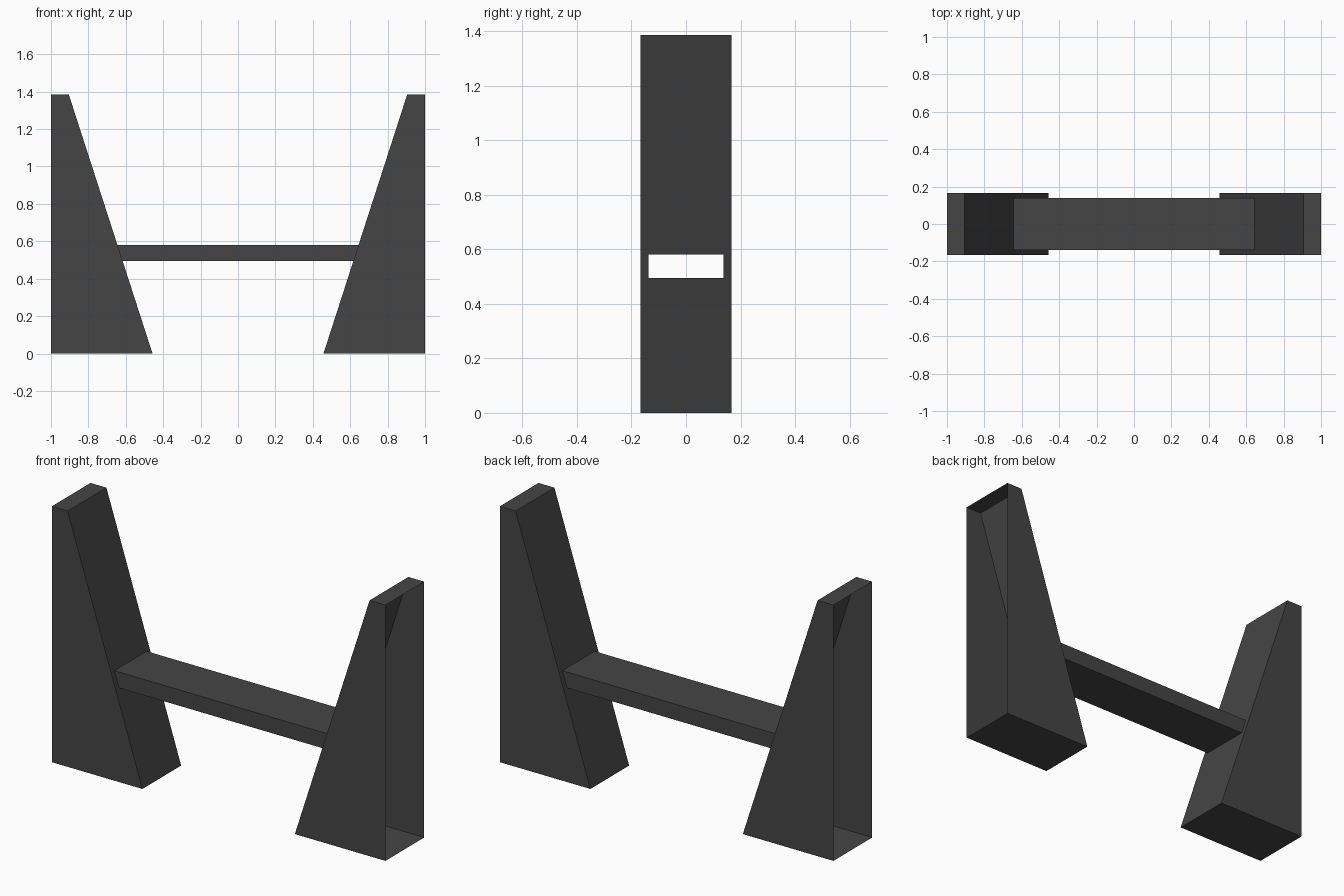
import bpy, bmesh

if "Cube" in bpy.data.objects:
    bpy.data.objects.remove(bpy.data.objects["Cube"])

H, FOOT, TOP, OUT = 1.386, 0.457, 0.905, 1.0   # height and x positions of the upright
W, BAR_W = 0.166, 0.138                        # half depths
BAR_LO, BAR_HI = 0.494, 0.58                   # bar heights

mat = bpy.data.materials.new("dark_grey")
mat.diffuse_color = (0.06, 0.06, 0.06, 1)
mat.use_nodes = True
mat.node_tree.nodes["Principled BSDF"].inputs["Base Color"].default_value = mat.diffuse_color


def slope_x(z):
    return FOOT + (TOP - FOOT) * z / H


def ring(bm, w, z0, z1):
    """Four corners of a rectangle lying in the sloped inner plane."""
    pts = [(-w, z0), (w, z0), (w, z1), (-w, z1)]
    return [bm.verts.new((slope_x(z), y, z)) for y, z in pts]


def bridge(bm, a, b):
    for i in range(4):
        j = (i + 1) % 4
        bm.faces.new((a[i], a[j], b[j], b[i]))


def finish(bm, name):
    me = bpy.data.meshes.new(name)
    bm.to_mesh(me)
    bm.free()
    me.materials.append(mat)
    ob = bpy.data.objects.new(name, me)
    bpy.context.collection.objects.link(ob)
    return ob


# Side uprights: hollow wedge, open on the outer side, slot where the bar enters
bm = bmesh.new()
outer = [bm.verts.new((OUT, y, z)) for y, z in [(-W, 0), (W, 0), (W, H), (-W, H)]]
slope = ring(bm, W, 0, H)
slot = ring(bm, BAR_W, BAR_LO, BAR_HI)
bridge(bm, outer, slope)
bridge(bm, slope, slot)
for f in bm.faces:
    f.normal_flip()
uprights = finish(bm, "side_uprights")
bm = bmesh.new()
bm.from_mesh(uprights.data)
bm.normal_update()
# make the walls face outwards
centre_x = 0.8
if next(f for f in bm.faces if abs(f.normal.z) > 0.9 and f.calc_center_median().z < 0.1).normal.z > 0:
    bmesh.ops.reverse_faces(bm, faces=bm.faces[:])
bm.to_mesh(uprights.data)
bm.free()
uprights.modifiers.new("Mirror", 'MIRROR').use_axis[0] = True

# Cross bar: open-ended tube cut to the slope of the uprights
bm = bmesh.new()
right = ring(bm, BAR_W, BAR_LO, BAR_HI)
left = [bm.verts.new((-v.co.x, v.co.y, v.co.z)) for v in right]
bridge(bm, left, right)
bm.normal_update()
if next(f for f in bm.faces if f.calc_center_median().z > BAR_HI - 0.001).normal.z < 0:
    bmesh.ops.reverse_faces(bm, faces=bm.faces[:])
finish(bm, "cross_bar")
